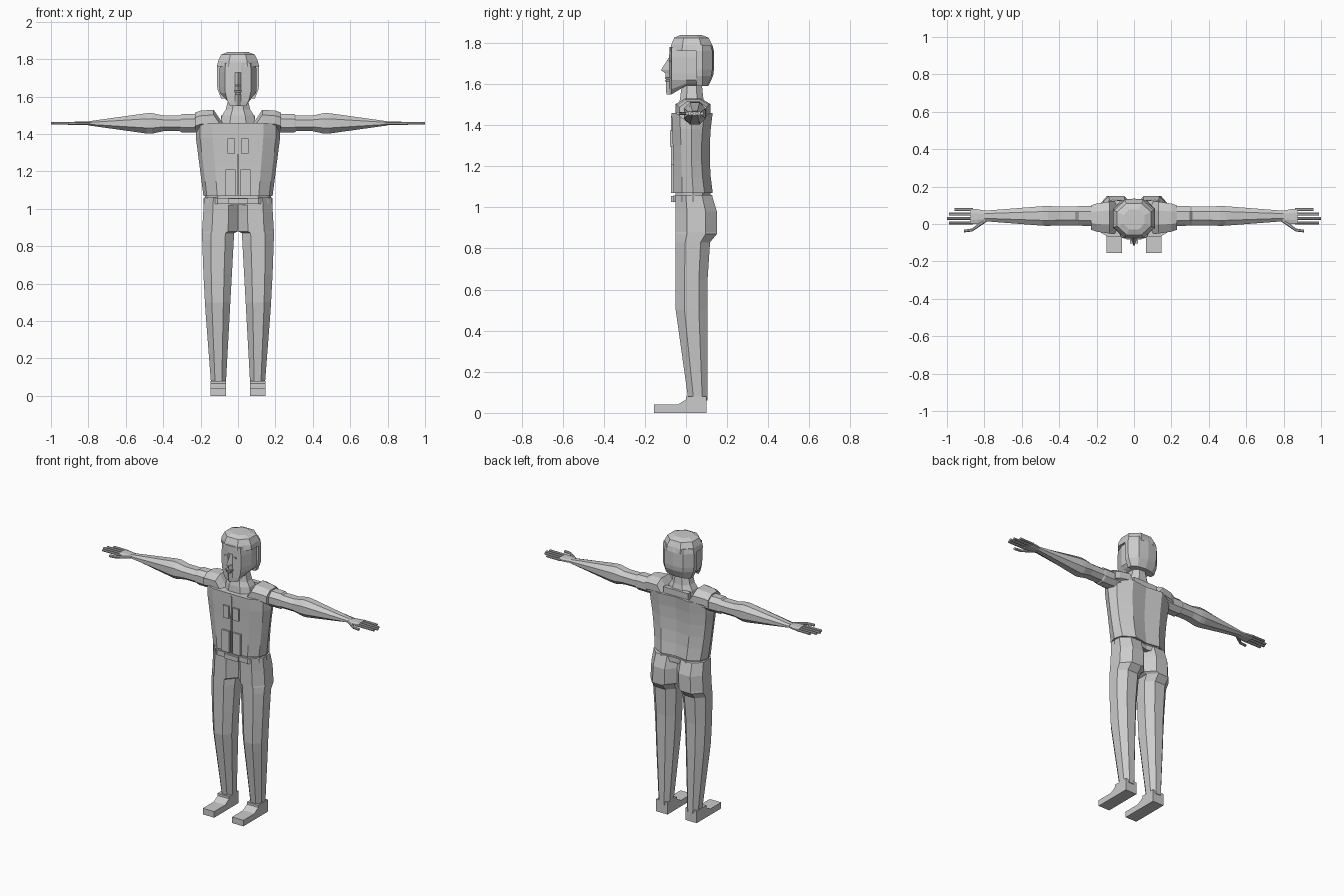
import bpy, bmesh
from mathutils import Matrix, Vector

if "Cube" in bpy.data.objects:
    bpy.data.objects.remove(bpy.data.objects["Cube"], do_unlink=True)

shade = (0.6, 0.6, 0.6, 1)
grey = bpy.data.materials.new("plain grey")
grey.use_nodes = True
grey.diffuse_color = shade
grey.node_tree.nodes["Principled BSDF"].inputs["Base Color"].default_value = shade


def finish(name, bm, mirror):
    bmesh.ops.recalc_face_normals(bm, faces=bm.faces)
    mesh = bpy.data.meshes.new(name)
    bm.to_mesh(mesh)
    bm.free()
    mesh.materials.append(grey)
    part = bpy.data.objects.new(name, mesh)
    bpy.context.scene.collection.objects.link(part)
    if mirror:
        modifier = part.modifiers.new("mirror", 'MIRROR')
        modifier.use_mirror_merge = False


def loft(name, rings, mirror=False):
    """Skin a closed, capped solid over a list of equal rings."""
    bm = bmesh.new()
    loops = [[bm.verts.new(point) for point in ring] for ring in rings]
    for low, high in zip(loops, loops[1:]):
        for i in range(len(low)):
            bm.faces.new((low[i - 1], low[i], high[i], high[i - 1]))
    bm.faces.new(loops[0])
    bm.faces.new(loops[-1])
    finish(name, bm, mirror)


def octagon(u, v, half_u, half_v):
    """Chamfered box outline around a centre."""
    corner = [(0.45, -1), (1, -0.45), (1, 0.45), (0.45, 1)]
    outline = corner + [(-a, -b) for a, b in corner]
    return [(u + a * half_u, v + b * half_v) for a, b in outline]


def upright(name, rows, mirror=False):
    """Rows of height, centre x and y, half width and half depth."""
    loft(name, [[(x, y, z) for x, y in octagon(*row)] for z, *row in rows], mirror)


def sideways(name, rows):
    """Mirrored rows of x, centre y and z, half depth and half height."""
    loft(name, [[(x, y, z) for y, z in octagon(*row)] for x, *row in rows], True)


def plate(name, x, front, z, width, height, mirror=False):
    """Thin box set into the body behind its front face."""
    depth = 0.03
    bm = bmesh.new()
    bmesh.ops.create_cube(bm, size=1)
    place = Matrix.Translation((x, front + depth / 2, z))
    size = Matrix.Diagonal((width, depth, height, 1))
    bmesh.ops.transform(bm, verts=bm.verts, matrix=place @ size)
    finish(name, bm, mirror)


def both_sides(half):
    """Complete a half ring that starts and ends on the centre line."""
    return half + [(-x, y, z) for x, y, z in half[-2:0:-1]]


# Trousers: tapered legs that meet in the hips and seat
crotch = 0.88


def leg_row(z):
    drop = max(0, crotch - z)
    inner = 0.02 + 0.055 * drop if drop else 0
    outer = 0.192 - 0.065 * drop ** 1.5 - 0.06 * max(0, z - crotch)
    front = -0.05 + 0.14 * max(0, 0.5 - z)
    seat = min(0.045, max(0, 0.12 - 0.9 * abs(z - 0.95)))
    back = 0.105 + seat
    return (z, (inner + outer) / 2, (front + back) / 2,
            (outer - inner) / 2, (back - front) / 2)


leg_heights = [0.06, 0.44, 0.5, 0.65, 0.83, 0.87, crotch, 0.92, 0.98, 1.06]
upright("trouser_leg", [leg_row(z) for z in leg_heights], mirror=True)

# Shoes: side outline swept across the width
sole, instep, cuff = 0.04, 0.065, 0.08
heel, toe = 0.1, -0.155
outline = [(heel, 0), (toe, 0), (toe, sole), (-sole, sole),
           (0, instep), (0, cuff), (heel, cuff)]
loft("shoe", [[(x, y, z) for y, z in outline] for x in (0.065, 0.148)], mirror=True)


# Vest and belt: faceted rings with a groove along the spine
def torso_ring(z, width, front, back):
    middle = (front + back) / 2
    flank = back - 0.04
    return both_sides([(0, front, z), (width * 0.6, front, z), (width * 0.9, front + 0.04, z),
                       (width, middle, z), (width * 0.9, flank, z),
                       (width * 0.5, back, z), (0, back - 0.015, z)])


def vest_ring(t):
    spread = min(1, 1.2 * t)
    back = 0.115 + 0.015 * (2 * t - 1) ** 2
    return torso_ring(1.07 + 0.39 * t, 0.185 + 0.042 * spread, -0.06 - 0.01 * t * spread, back)


loft("vest", [vest_ring(step / 5) for step in range(6)])
loft("waist", [torso_ring(z, 0.176, -0.05, 0.12) for z in (1.02, 1.1)])
loft("belt", [torso_ring(z, 0.184, -0.06, 0.13) for z in (1.025, 1.058)])
plate("belt_buckle", 0, -0.073, 1.04, 0.1, 0.03)

# Shoulder straps framing the neckline, and the panel behind the neck
strap = [(0.08, 1.46, 0.08), (0.1, 1.485, 0.085), (0.13, 1.53, 0.085),
         (0.2, 1.525, 0.075), (0.23, 1.515, 0.065)]
sideways("shoulder_strap", [(x, 0.034, top - 0.05, depth, 0.05) for x, top, depth in strap])
plate("nape_panel", 0, 0.078, 1.47, 0.18, 0.06)

# Vest pockets and front zip
plate("chest_pocket", 0.036, -0.077, 1.335, 0.042, 0.08, mirror=True)
plate("belly_pocket", 0.04, -0.074, 1.14, 0.054, 0.14, mirror=True)
plate("zip", 0, -0.072, 1.26, 0.006, 0.37)

# Arms: straight sleeve, wide elbow, long taper to the wrist
arm_y, arm_z = 0.043, 1.457
arm = [(0.18, 0.054, 0.05), (0.3, 0.052, 0.05), (0.31, 0.05, 0.042), (0.4, 0.05, 0.042),
       (0.46, 0.053, 0.055), (0.49, 0.052, 0.054), (0.8, 0.028, 0.011)]
sideways("arm", [(x, arm_y, arm_z, depth, height) for x, depth, height in arm])

# Hands
palm = [(0.78, 0.026), (0.83, 0.038), (0.875, 0.043)]
sideways("palm", [(x, 0.04, arm_z, depth, 0.01) for x, depth in palm])
for i, finger in enumerate(["index", "middle", "ring", "little"]):
    y = 0.005 + 0.024 * i
    tip = 1 - 0.01 * (i - 1) ** 2
    sideways(finger + "_finger", [(x, y, arm_z, 0.008, 0.007) for x in (0.86, tip)])
thumb = [(0.79, 0.02), (0.83, -0.006), (0.865, -0.032), (0.91, -0.038)]
sideways("thumb", [(x, y, arm_z, 0.012 - abs(y) / 8, 0.008) for x, y in thumb])

# Neck
neck = [(1.44, 0.1), (1.5, 0.085), (1.53, 0.066), (1.59, 0.05), (1.65, 0.05)]
upright("neck", [(z, 0, 0.028, width, 0.03 + 0.4 * width) for z, width in neck])


# Face: pointed chin and nose on a central ridge, jaw rising to the back
def face_ring(z, width, ridge):
    jaw = z + 0.6 * max(0, 1.62 - z)
    cheek = -0.08
    return both_sides([(0, -ridge, z), (0.016, cheek, z), (width * 0.7, cheek + 0.01, z),
                       (width, 0, jaw), (width, 0.07, jaw), (0, 0.07, jaw)])


face = [(1.55, 0.06, 0.095), (1.575, 0.08, 0.098), (1.62, 0.097, 0.098), (1.652, 0.1, 0.1),
        (1.668, 0.1, 0.122), (1.73, 0.1, 0.082), (1.78, 0.095, 0.078)]
loft("face", [face_ring(*row) for row in face])
plate("upper_lip", 0, -0.103, 1.628, 0.044, 0.007)
plate("lower_lip", 0, -0.101, 1.616, 0.03, 0.007)
plate("eye", 0.03, -0.082, 1.71, 0.022, 0.008, mirror=True)

# Hair: crown over the forehead and a fuller back
crown = [(1.76, 1), (1.79, 0.95), (1.825, 0.8), (1.838, 0.5)]
upright("hair_crown", [(z, 0, 0.02 + 0.008 * s, 0.112 * s, 0.105 * s) for z, s in crown])


def hair_ring(z, size):
    width, back = 0.113 * size, 0.136 * size
    return both_sides([(0, 0.05, z), (width, 0.05, z), (width, 0.08, z),
                       (width * 0.6, back - 0.008, z), (0, back, z)])


nape_to_crown = [(1.59, 0.8), (1.64, 0.97), (1.67, 1), (1.76, 1), (1.79, 0.94)]
loft("hair_back", [hair_ring(*row) for row in nape_to_crown])
